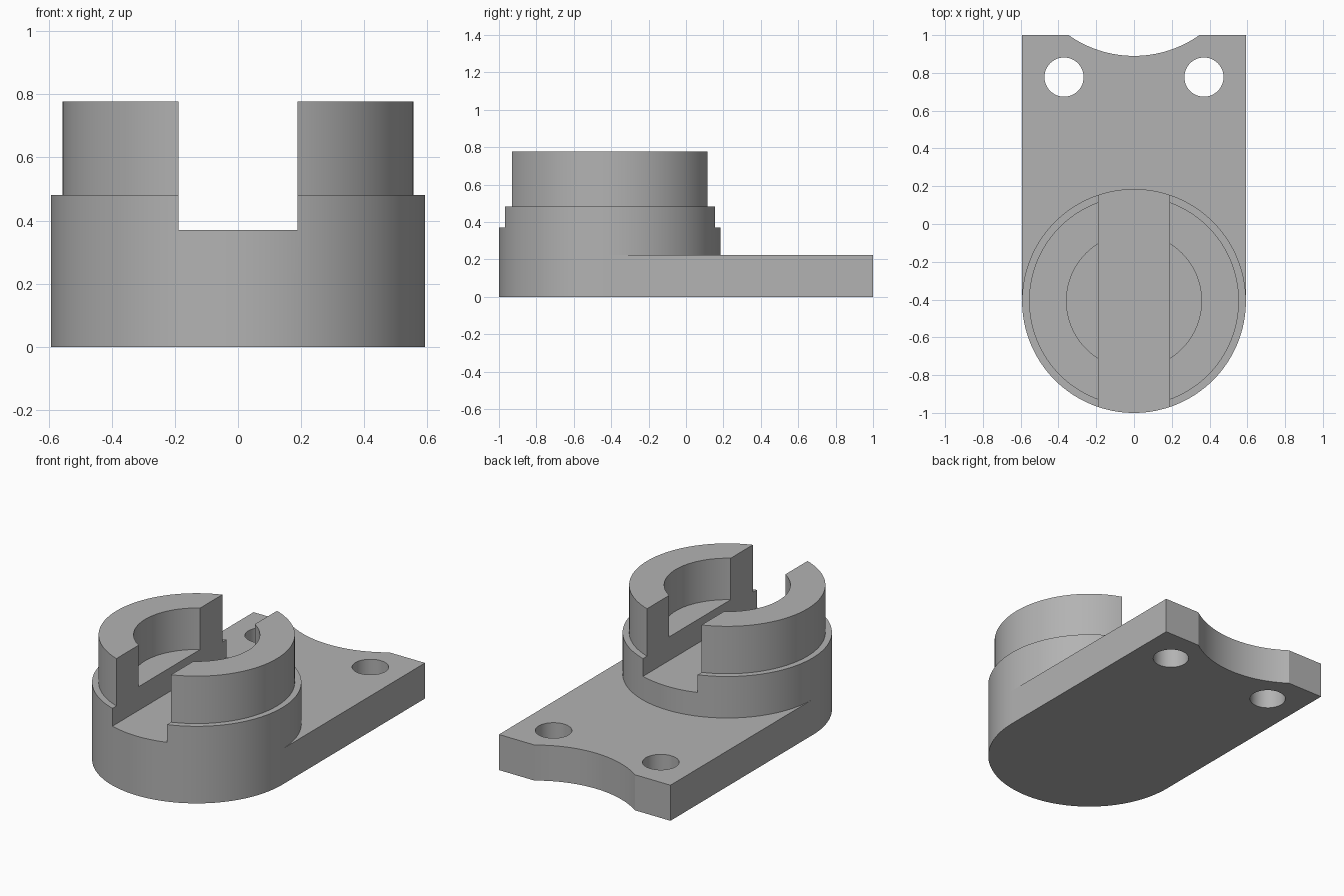
import bpy, bmesh, math

cube = bpy.data.objects.get("Cube")
if cube:
    bpy.data.objects.remove(cube, do_unlink=True)

U = 1 / 27                 # drawing unit
R = 16 * U                 # boss radius, also half the plate width
CY = -11 * U               # boss centre along y
PLATE, STEP, TOP = 6 * U, 13 * U, 21 * U
SLOT_FLOOR, BORE_FLOOR = 10 * U, 14 * U
SEGS = 128

grey = bpy.data.materials.new("plain grey")
grey.use_nodes = True
colour = (0.45, 0.45, 0.45, 1)
grey.diffuse_color = colour
grey.node_tree.nodes["Principled BSDF"].inputs["Base Color"].default_value = colour


def finish(name, bm):
    bmesh.ops.recalc_face_normals(bm, faces=bm.faces)
    mesh = bpy.data.meshes.new(name)
    bm.to_mesh(mesh)
    bm.free()
    mesh.materials.append(grey)
    obj = bpy.data.objects.new(name, mesh)
    bpy.context.collection.objects.link(obj)
    return obj


def prism(name, outline, z0, z1):
    """Extrude a closed xy outline from z0 to z1."""
    bm = bmesh.new()
    face = bm.faces.new([bm.verts.new((x, y, z0)) for x, y in outline])
    ext = bmesh.ops.extrude_face_region(bm, geom=[face])["geom"]
    for v in ext:
        if isinstance(v, bmesh.types.BMVert):
            v.co.z = z1
    return finish(name, bm)


def arc(cx, cy, r, a0, a1, n):
    return [(cx + r * math.cos(a0 + (a1 - a0) * i / n),
             cy + r * math.sin(a0 + (a1 - a0) * i / n)) for i in range(n + 1)]


def lathe(name, profile):
    """Spin an (r, z) profile around the boss axis."""
    bm = bmesh.new()
    verts = [bm.verts.new((r, 0, z)) for r, z in profile]
    edges = [bm.edges.new(pair) for pair in zip(verts, verts[1:])]
    bmesh.ops.spin(bm, geom=verts + edges, cent=(0, 0, 0), axis=(0, 0, 1),
                   angle=math.tau, steps=SEGS, use_duplicate=False)
    bmesh.ops.remove_doubles(bm, verts=bm.verts, dist=1e-5)
    bmesh.ops.translate(bm, verts=bm.verts, vec=(0, CY, 0))
    return finish(name, bm)


def cut(obj, cutter):
    cutter.hide_render = True
    mod = obj.modifiers.new("cut", "BOOLEAN")
    mod.operation, mod.solver, mod.object = "DIFFERENCE", "EXACT", cutter
    activate(obj)
    bpy.ops.object.modifier_apply(modifier=mod.name)
    bpy.data.objects.remove(cutter, do_unlink=True)


def activate(obj):
    bpy.ops.object.select_all(action="DESELECT")
    obj.select_set(True)
    bpy.context.view_layer.objects.active = obj


# Base plate: round front, straight sides, concave arc in the back edge
notch_r, notch_depth = 0.6, 0.11
notch_cy = 1 - notch_depth + notch_r
half = math.acos((notch_cy - 1) / notch_r)
outline = arc(0, CY, R, math.pi, math.tau, SEGS // 2) + [(R, 1)]
outline += arc(0, notch_cy, notch_r, -math.pi / 2 + half, -math.pi / 2 - half, 32)
outline += [(-R, 1)]
base = prism("base_plate", outline, 0, PLATE)

# Two mounting holes
for side in (-1, 1):
    circle = arc(side * 10 * U, 21 * U, 2.8 * U, 0, math.tau, 48)[:-1]
    cut(base, prism("hole_cutter", circle, -0.1, PLATE + 0.1))

# Stepped boss with a shallow bore, split by a slot
boss = lathe("slotted_boss", [
    (0, PLATE), (R, PLATE), (R, STEP), (15 * U, STEP), (15 * U, TOP),
    (9.65 * U, TOP), (9.65 * U, BORE_FLOOR), (0, BORE_FLOOR)])
w = 5.1 * U
cut(boss, prism("slot_cutter", [(-w, -1.2), (w, -1.2), (w, 0.4), (-w, 0.4)],
                SLOT_FLOOR, TOP + 0.1))

for obj in (base, boss):
    activate(obj)
    bpy.ops.object.shade_smooth_by_angle(angle=math.radians(30))
